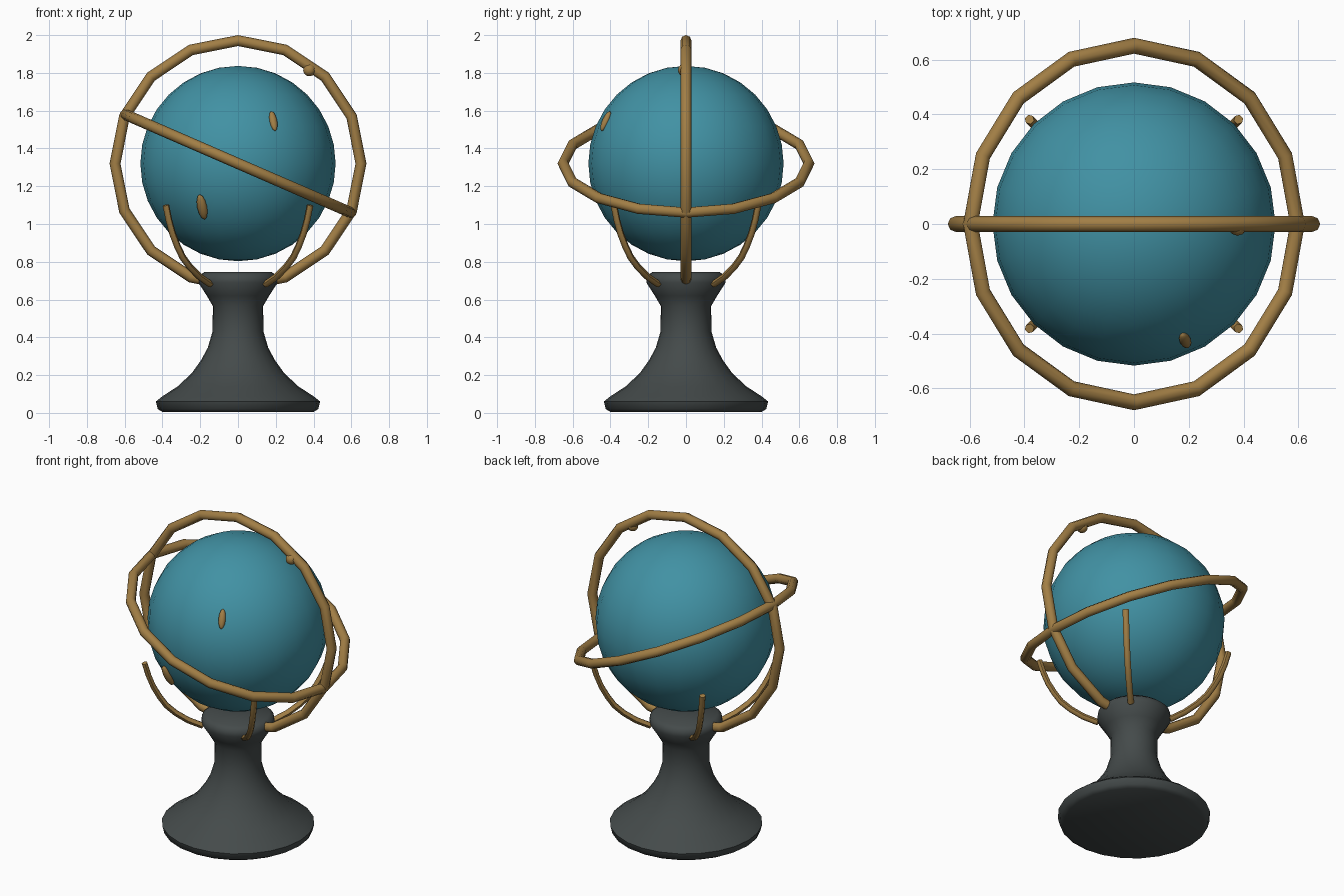
import bpy, math
from mathutils import Vector, Matrix

if "Cube" in bpy.data.objects:
    bpy.data.objects.remove(bpy.data.objects["Cube"])

C = Vector((0, 0, 1.32))          # globe centre
TILT = math.radians(23.5)


def material(name, rgb):
    m = bpy.data.materials.new(name)
    m.diffuse_color = (*rgb, 1)
    m.use_nodes = True
    m.node_tree.nodes["Principled BSDF"].inputs["Base Color"].default_value = m.diffuse_color
    return m


teal = material("teal", (0.053, 0.285, 0.37))
brass = material("brass", (0.36, 0.21, 0.06))
charcoal = material("charcoal", (0.058, 0.069, 0.069))


def finish(name, mat, angle=60):
    o = bpy.context.object
    o.name = name
    o.data.materials.clear()
    o.data.materials.append(mat)
    bpy.ops.object.shade_smooth_by_angle(angle=math.radians(angle))
    return o


def activate(o):
    bpy.ops.object.select_all(action='DESELECT')
    o.select_set(True)
    bpy.context.view_layer.objects.active = o


# Globe
bpy.ops.mesh.primitive_uv_sphere_add(segments=24, ring_count=16, radius=0.517, location=C)
finish("globe", teal)

# Upright meridian ring and tilted equator ring
for name, rot in (("meridian_ring", (math.pi / 2, 0, 0)), ("equator_ring", (0, TILT, 0))):
    bpy.ops.mesh.primitive_torus_add(major_segments=16, minor_segments=8, major_radius=0.651,
                                     minor_radius=0.029, location=C, rotation=rot)
    finish(name, brass)

# Pedestal: lathed profile (radius, height)
profile = [(0, 0.005), (0.40, 0.005), (0.425, 0.02), (0.435, 0.06), (0.40, 0.088), (0.32, 0.14),
           (0.245, 0.21), (0.195, 0.28), (0.16, 0.345), (0.135, 0.43), (0.133, 0.565),
           (0.165, 0.62), (0.21, 0.69), (0.205, 0.725), (0.18, 0.745), (0, 0.745)]
N = 24
verts, faces = [], []
for r, z in profile[1:-1]:
    verts += [(r * math.cos(2 * math.pi * i / N), r * math.sin(2 * math.pi * i / N), z)
              for i in range(N)]
rows = len(profile) - 2
for j in range(rows - 1):
    for i in range(N):
        k = (i + 1) % N
        faces.append((j * N + i, j * N + k, (j + 1) * N + k, (j + 1) * N + i))
faces.append(tuple(reversed(range(N))))
faces.append(tuple(range((rows - 1) * N, rows * N)))
me = bpy.data.meshes.new("pedestal")
me.from_pydata(verts, [], faces)
o = bpy.data.objects.new("pedestal", me)
bpy.context.collection.objects.link(o)
activate(o)
finish("pedestal", charcoal, 50)

# Four curved cradle arms on the diagonals (distance from axis, height)
arm = [(0.205, 0.68), (0.29, 0.722), (0.36, 0.772), (0.415, 0.825), (0.455, 0.885),
       (0.49, 0.95), (0.517, 1.02), (0.54, 1.10)]
for n in range(4):
    a = math.pi / 4 + n * math.pi / 2
    cu = bpy.data.curves.new("cradle_arm", 'CURVE')
    cu.dimensions = '3D'
    cu.bevel_depth = 0.018
    cu.bevel_resolution = 1
    cu.use_fill_caps = True
    sp = cu.splines.new('POLY')
    sp.points.add(len(arm) - 1)
    for p, (r, z) in zip(sp.points, arm):
        p.co = (r * math.cos(a), r * math.sin(a), z, 1)
    o = bpy.data.objects.new("cradle_arm", cu)
    bpy.context.collection.objects.link(o)
    activate(o)
    bpy.ops.object.convert(target='MESH')
    finish("cradle_arm_%d" % (n + 1), brass)


# Small brass studs: flattened ellipsoids lying along the globe surface
def stud(name, pos, width, length, depth):
    out = (Vector(pos) - C).normalized()
    side = Vector((0, 0, 1)).cross(out).normalized()
    up = out.cross(side)
    bpy.ops.mesh.primitive_uv_sphere_add(segments=12, ring_count=8, radius=1)
    o = finish(name, brass)
    rot = Matrix((side, up, out)).transposed().to_4x4()
    o.matrix_world = Matrix.Translation(pos) @ rot @ Matrix.Diagonal((width, length, depth, 1))


stud("upper_stud", (0.187, -0.425, 1.545), 0.021, 0.058, 0.018)
stud("lower_stud", (-0.19, -0.425, 1.09), 0.027, 0.074, 0.022)
stud("ring_stud", (0.378, -0.01, 1.815), 0.033, 0.033, 0.033)
